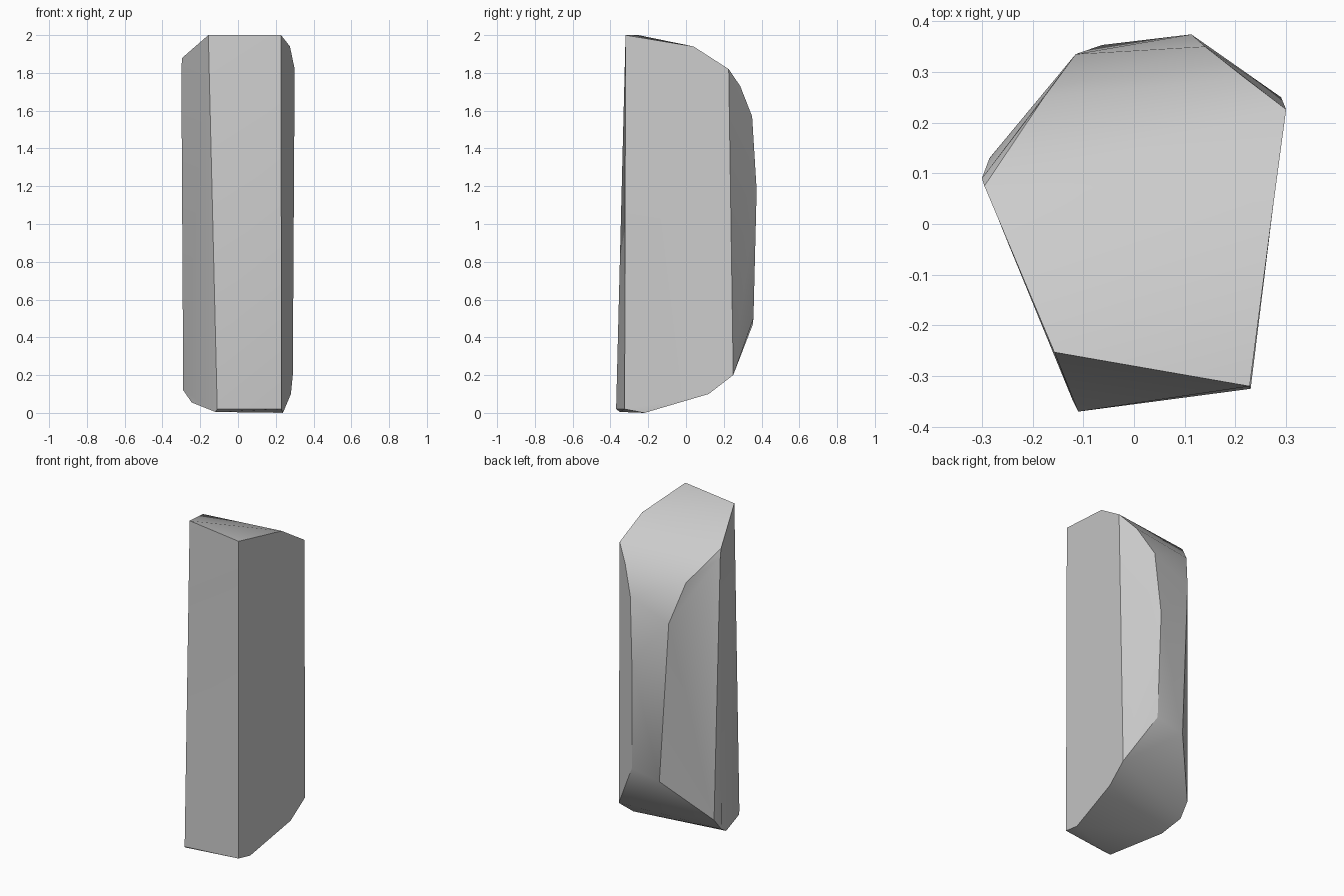
import bpy
import bmesh
import math

# Remove the default cube
default_cube = bpy.data.objects.get("Cube")
if default_cube:
    bpy.data.objects.remove(default_cube, do_unlink=True)


def make_material(name, colour):
    material = bpy.data.materials.new(name)
    material.use_nodes = True
    material.diffuse_color = colour
    shader = material.node_tree.nodes["Principled BSDF"]
    shader.inputs["Base Color"].default_value = colour
    shader.inputs["Roughness"].default_value = 0.8
    return material


def faceted_solid(name, outlines, material):
    """Wrap a tight faceted skin around the corner points of the facets."""
    bm = bmesh.new()
    for outline in outlines:
        for corner in outline:
            bm.verts.new(corner)
    hull = bmesh.ops.convex_hull(bm, input=bm.verts[:])
    spare = set(hull["geom_interior"]) | set(hull["geom_unused"])
    bmesh.ops.delete(bm, geom=[g for g in spare if isinstance(g, bmesh.types.BMVert)],
                     context="VERTS")

    # Merge the triangles of each flat facet
    bmesh.ops.dissolve_limit(bm, angle_limit=math.radians(3),
                             verts=bm.verts[:], edges=bm.edges[:])
    bmesh.ops.recalc_face_normals(bm, faces=bm.faces[:])
    mesh = bpy.data.meshes.new(name)
    bm.to_mesh(mesh)
    bm.free()
    mesh.materials.append(material)
    obj = bpy.data.objects.new(name, mesh)
    bpy.context.collection.objects.link(obj)
    return obj


# Broad facet on the left side, with rounded back corners
left_facet = [
    (.228, -.32, 2), (.275, .04, 1.94), (.3, .226, 1.82),
    (.29, .25, .2), (.28, .12, .1), (.238, -.22, 0), (.23, -.325, .02),
]

# Broad facet on the right side
right_facet = [
    (-.157, -.253, 2), (-.295, .075, 1.88), (-.3, .09, 1.83),
    (-.285, .13, .2), (-.29, .065, .12), (-.245, -.046, .055),
    (-.12, -.35, .005), (-.11, -.37, .02),
]

# Back ridges between the narrow rear facets
left_ridge = [
    (.22, .287, 1.73), (.14, .35, 1.57), (.113, .374, 1.18), (.125, .357, .5),
]
right_ridge = [(-.176, .252, 1.7), (-.115, .335, 1.46), (-.063, .353, .466)]

stone = make_material("pale grey stone", (.6, .6, .6, 1))
shard = faceted_solid("stone_shard",
                      [left_facet, right_facet, left_ridge, right_ridge], stone)

# Soft roof and base, crisp facet edges
bpy.ops.object.select_all(action="DESELECT")
shard.select_set(True)
bpy.context.view_layer.objects.active = shard
bpy.ops.object.shade_smooth_by_angle(angle=math.radians(30))
